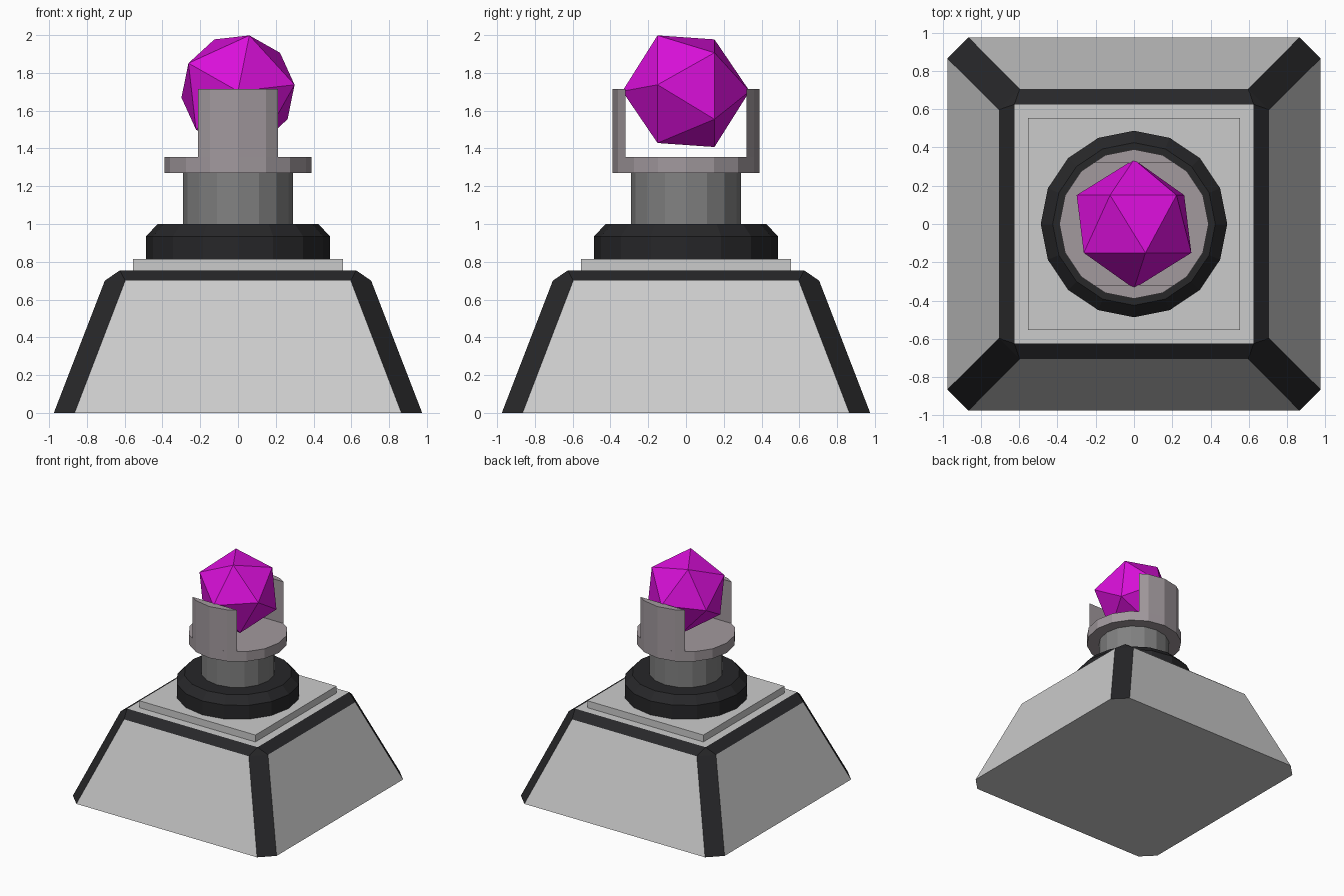
import bpy, bmesh
from math import sin, cos, radians, tau, sqrt

if "Cube" in bpy.data.objects:
    bpy.data.objects.remove(bpy.data.objects["Cube"])


def material(name, r, g, b):
    m = bpy.data.materials.new(name)
    m.diffuse_color = (r, g, b, 1)
    m.use_nodes = True
    m.node_tree.nodes["Principled BSDF"].inputs["Base Color"].default_value = m.diffuse_color
    return m


LIGHT = material("light_stone", 0.53, 0.53, 0.53)
DARK = material("dark_trim", 0.02, 0.02, 0.022)
STEEL = material("steel", 0.22, 0.22, 0.22)
HOLDER = material("holder_metal", 0.36, 0.32, 0.34)
MAGENTA = material("magenta", 0.7, 0.005, 0.7)


def hull(name, points, mats, pick=None):
    """Flat-faced convex solid around the points; pick chooses a material per face normal."""
    bm = bmesh.new()
    for p in points:
        bm.verts.new(p)
    bmesh.ops.convex_hull(bm, input=bm.verts[:])
    bmesh.ops.dissolve_limit(bm, angle_limit=radians(1), verts=bm.verts[:], edges=bm.edges[:])
    bmesh.ops.recalc_face_normals(bm, faces=bm.faces[:])
    bm.normal_update()
    if pick:
        for f in bm.faces:
            f.material_index = pick(f.normal)
    me = bpy.data.meshes.new(name)
    bm.to_mesh(me)
    bm.free()
    for m in mats:
        me.materials.append(m)
    ob = bpy.data.objects.new(name, me)
    bpy.context.collection.objects.link(ob)
    return ob


def rings(profile, n=16):
    """Points of n-sided rings, one for each (radius, z)."""
    return [(r * cos(tau * i / n), r * sin(tau * i / n), z) for r, z in profile for i in range(n)]


def squares(profile):
    """Corner-cut squares, one for each (half width, half width of flat side, z)."""
    return [(sx * x, sy * y, z) for a, b, z in profile
            for x, y in {(a, b), (b, a)} for sx in (-1, 1) for sy in (-1, 1)]


# Tapered base with dark bevelled edges
hull("pedestal_base", squares([(0.975, 0.865, 0), (0.705, 0.597, 0.70), (0.625, 0.625, 0.755)]),
     [LIGHT, DARK],
     lambda n: int((abs(n.x) > 0.3 and abs(n.y) > 0.3) or 0.5 < n.z < 0.95))

# Plate, collar, column and round tray
hull("top_plate", squares([(0.555, 0.555, 0.75), (0.555, 0.555, 0.815)]), [LIGHT])
hull("collar", rings([(0.487, 0.812), (0.487, 0.935), (0.425, 1.0)]), [DARK])
hull("column", rings([(0.29, 0.99), (0.29, 1.28)]), [STEEL])
hull("tray", rings([(0.39, 1.27), (0.39, 1.355)]), [HOLDER])

# Two upright arms, following the edge of the tray with flat inner faces
segment = [(-0.212, 0.319), (-0.149, 0.360), (0, 0.39), (0.149, 0.360), (0.212, 0.319)]
for side, name in ((-1, "front_arm"), (1, "back_arm")):
    hull(name, [(x, side * y, z) for x, y in segment for z in (1.355, 1.715)], [HOLDER])

# Twenty-sided gem with its poles held between the arms
R, CZ = 0.337, 1.703
gem = [(0, -R, CZ), (0, R, CZ)]
for side, start in ((-1, 78.5), (1, 114.5)):
    for k in range(5):
        a = radians(start + 72 * k)
        gem.append((2 * R / sqrt(5) * cos(a), side * R / sqrt(5), CZ + 2 * R / sqrt(5) * sin(a)))
hull("gem", gem, [MAGENTA])
